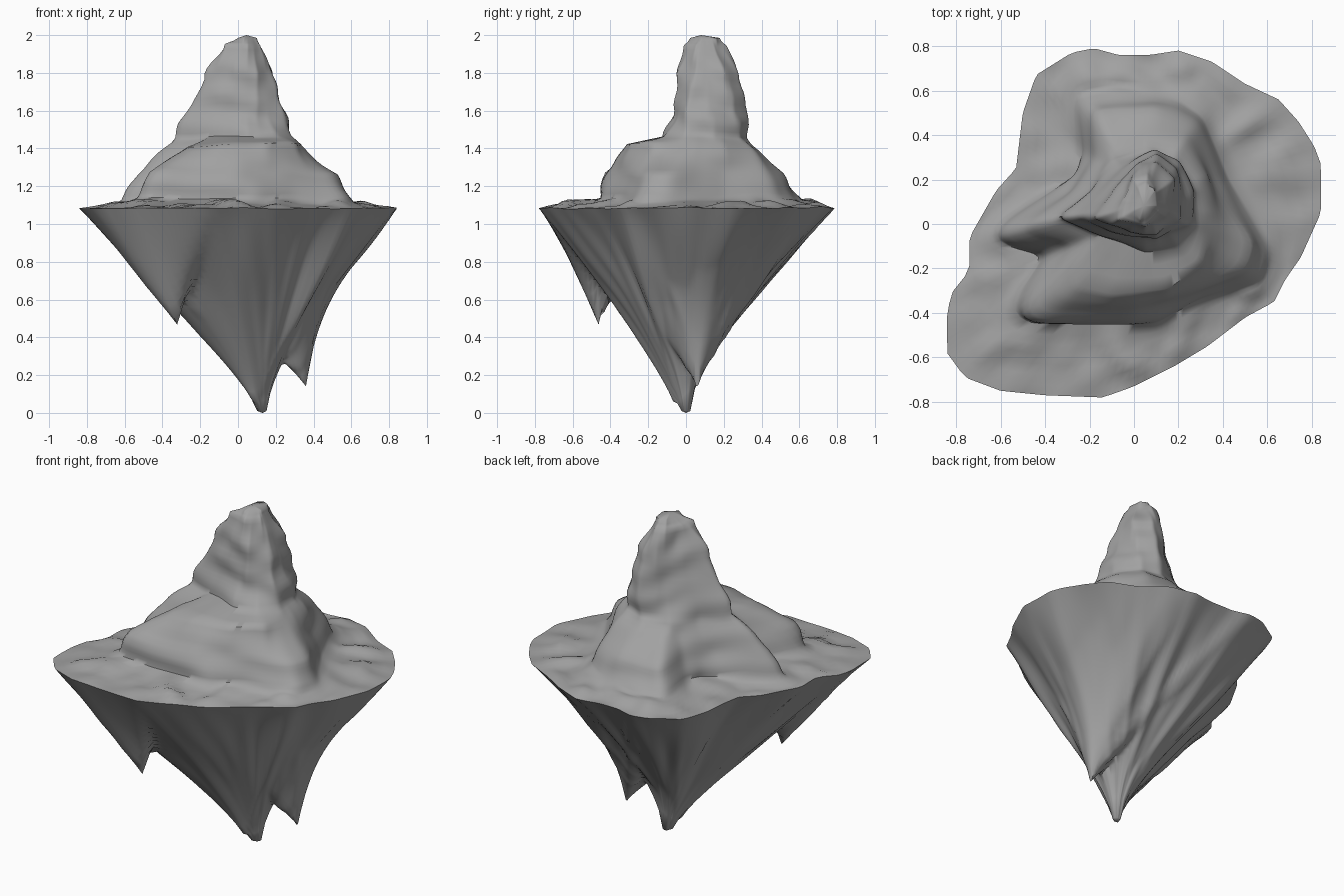
import bpy, bmesh, math
from mathutils import Vector, noise

if "Cube" in bpy.data.objects:
    bpy.data.objects.remove(bpy.data.objects["Cube"])

N = 144
CENTRE = Vector((0.05, 0.1))
STONE = bpy.data.materials.new("stone")
STONE.diffuse_color = (.36, .36, .36, 1)
STONE.use_nodes = True
STONE.node_tree.nodes["Principled BSDF"].inputs["Base Color"].default_value = STONE.diffuse_color

# Plan outline of the island rim
RIM = [(.84,.27),(.84,.05),(.75,-.15),(.68,-.25),(.63,-.35),(.5,-.42),(.33,-.55),(.18,-.64),
       (0,-.73),(-.14,-.78),(-.4,-.77),(-.6,-.75),(-.76,-.69),(-.84,-.58),(-.84,-.4),(-.82,-.31),
       (-.74,-.21),(-.74,-.06),(-.62,.15),(-.53,.25),(-.5,.5),(-.44,.67),(-.28,.77),(-.18,.79),
       (-.07,.76),(.07,.76),(.2,.78),(.35,.73),(.5,.63),(.65,.56),(.74,.46),(.81,.35)]

# Mountain contours, foot to summit: height, plan outline
FOOT = [(.57,-.25),(.6,-.1),(.52,.05),(.43,.2),(.32,.5),(.2,.58),(-.1,.6),(-.26,.57),(-.23,.33),
        (-.27,.22),(-.66,-.04),(-.62,-.09),(-.39,-.15),(-.54,-.31),(-.56,-.37),(-.52,-.45),(.1,-.46),(.3,-.34)]
SHOULDER = [(.49,-.2),(.53,-.08),(.44,.05),(.36,.2),(.27,.43),(.1,.51),(-.18,.5),(-.18,.3),(-.3,.14),
            (-.58,-.03),(-.52,-.07),(-.32,-.12),(-.45,-.3),(-.5,-.37),(-.45,-.43),(0,-.42),(.24,-.32)]
TERRACE = [(.3,-.17),(.15,-.29),(-.1,-.32),(-.26,-.28),(-.27,-.18),(-.22,-.08),(-.4,.01),(-.2,.17),
           (-.1,.3),(.05,.36),(.2,.34),(.3,.2),(.33,.05)]
NECK = [(.28,0),(.2,-.1),(.05,-.12),(-.15,-.06),(-.36,.03),(-.2,.15),(-.08,.28),(.08,.34),(.2,.3),(.28,.15)]
SPIRE = [(.24,0),(.1,-.07),(-.1,-.04),(-.29,.03),(-.12,.18),(0,.28),(.1,.33),(.2,.26),(.24,.12)]
UPPER = [(.18,.05),(.1,-.04),(-.02,-.04),(-.17,.03),(-.08,.15),(.02,.26),(.1,.28),(.18,.2)]
CROWN = [(.12,.05),(.05,-.01),(-.07,.02),(-.05,.1),(0,.2),(.06,.22),(.11,.15)]
TIP = [(.1,.08),(.03,.02),(0,.06),(.02,.16),(.05,.18),(.09,.16)]
LEVELS = [(1.135, FOOT), (1.27, SHOULDER), (1.42, TERRACE), (1.46, NECK),
          (1.6, SPIRE), (1.8, UPPER), (1.95, CROWN), (1.985, TIP)]

# Underside spikes: tip, height, blunt radius, flank exponent, its change along an axis
SPIKES = [((.13, 0), .01, .03, .73, -.12, (.3, .95)),
          ((.1, -.05), .05, .02, .85, 0, (1, 0)),
          ((.37, .06), .12, 0, .68, -.17, (1, 0)),
          ((-.31, -.46), .46, 0, .66, .3, (-.85, -.53)),
          ((-.22, -.35), .49, 0, .6, .1, (-.85, -.53))]


def reach(poly, origin, direction):
    """Distance from origin to a plan outline along a direction."""
    best = 0
    for a, b in zip(poly, poly[1:] + poly[:1]):
        a, e = Vector(a) - origin, Vector(b) - Vector(a)
        den = direction.cross(e)
        if abs(den) > 1e-9:
            r, s = a.cross(e) / den, a.cross(direction) / den
            if -1e-6 <= s <= 1 + 1e-6:
                best = max(best, r)
    return best


DIRS = [Vector((math.cos(i * math.tau / N), math.sin(i * math.tau / N))) for i in range(N)]


def outline(poly, rounding=0):
    rad = [reach(poly, CENTRE, d) for d in DIRS]
    for _ in range(rounding):
        rad = [(rad[i - 1] + 2 * rad[i] + rad[(i + 1) % N]) / 4 for i in range(N)]
    return [CENTRE + d * r for d, r in zip(DIRS, rad)]


def loft(name, rings, apex):
    """Skin closed rings and finish on a single point."""
    bm = bmesh.new()
    rows = [[bm.verts.new(p) for p in ring] for ring in rings]
    for a, b in zip(rows, rows[1:]):
        for i in range(N):
            j = (i + 1) % N
            bm.faces.new((a[i], a[j], b[j], b[i]))
    top = bm.verts.new(apex)
    for i in range(N):
        bm.faces.new((rows[-1][i], rows[-1][(i + 1) % N], top))
    if apex[2] < 1:
        bmesh.ops.reverse_faces(bm, faces=bm.faces[:])
    mesh = bpy.data.meshes.new(name)
    bm.to_mesh(mesh)
    bm.free()
    mesh.materials.append(STONE)
    ob = bpy.data.objects.new(name, mesh)
    bpy.context.collection.objects.link(ob)
    bpy.context.view_layer.objects.active = ob
    ob.select_set(True)
    bpy.ops.object.shade_smooth_by_angle(angle=math.radians(60))
    ob.select_set(False)


def rim_z(p):
    return 1.085 + .01 * noise.noise(Vector((p.x * 4, p.y * 4, 3)))


# Land: gently bumpy skirt between rim and mountain foot
rim = outline(RIM)
contours = [(z, outline(poly, 3 if z < 1.4 else 1)) for z, poly in LEVELS]
rings = []
for k in range(7):
    f = k / 7
    ring = []
    for r, m in zip(rim, contours[0][1]):
        p = r.lerp(m, f)
        bump = .05 * noise.noise(Vector((p.x * 7, p.y * 7, 8))) * math.sin(math.pi * f)
        ring.append((p.x, p.y, rim_z(r) + .04 * f + max(bump, -.01)))
    rings.append(ring)

# Mountain: contours blended with spiralling eroded ledges
for (z0, c0), (z1, c1) in zip(contours, contours[1:]):
    steps = 6 if z1 - z0 > .1 else 3
    for s in range(steps):
        f = s / steps
        z = z0 + (z1 - z0) * f
        ring = []
        for a, b, d in zip(c0, c1, DIRS):
            p = a.lerp(b, f)
            n = noise.noise(Vector((d.x * 1.2, d.y * 1.2, z * 8)))
            ledge = math.sin(z * 40 + 2.5 * d.x + 2 * d.y)
            p = p + d * (.018 * n + .006 * ledge) * min(1, (p - CENTRE).length / .2)
            ring.append((p.x, p.y, z + .02 * noise.noise(Vector((p.x * 4, p.y * 4, z)))))
        rings.append(ring)
rings.append([(p.x, p.y, LEVELS[-1][0]) for p in contours[-1][1]])
loft("land_and_mountain", rings, (.045, .08, 2.0))


# Underside: lowest of several spikes, fluted by noise
def under_z(p, rim_height):
    best = rim_height
    for tip, z, blunt, k, change, axis in SPIKES:
        v = p - Vector(tip)
        dist = v.length
        if dist < 1e-5:
            best = min(best, z)
            continue
        v /= dist
        t = min(1, dist / reach(RIM, Vector(tip), v))
        t = max(0, t - blunt) / (1 - blunt)
        best = min(best, z + (rim_height - z) * t ** (k + change * v.dot(Vector(axis))))
    return best


hub = Vector(SPIKES[0][0])
rings = []
M = 34
for k in range(M):
    t = 1 - k / M
    ring = []
    for r in rim:
        p = hub.lerp(r, t)
        d = (r - hub).normalized()
        flute = noise.noise(Vector((d.x * 2.6, d.y * 2.6, t))) + .5 * noise.noise(Vector((d.x * 6, d.y * 6, t * 2)))
        z = under_z(p, rim_z(r)) + .06 * flute * 6 * t * t * (1 - t)
        ring.append((p.x, p.y, max(z, .01)))
    rings.append(ring)
loft("rock_underside", rings, (hub.x, hub.y, 0))
